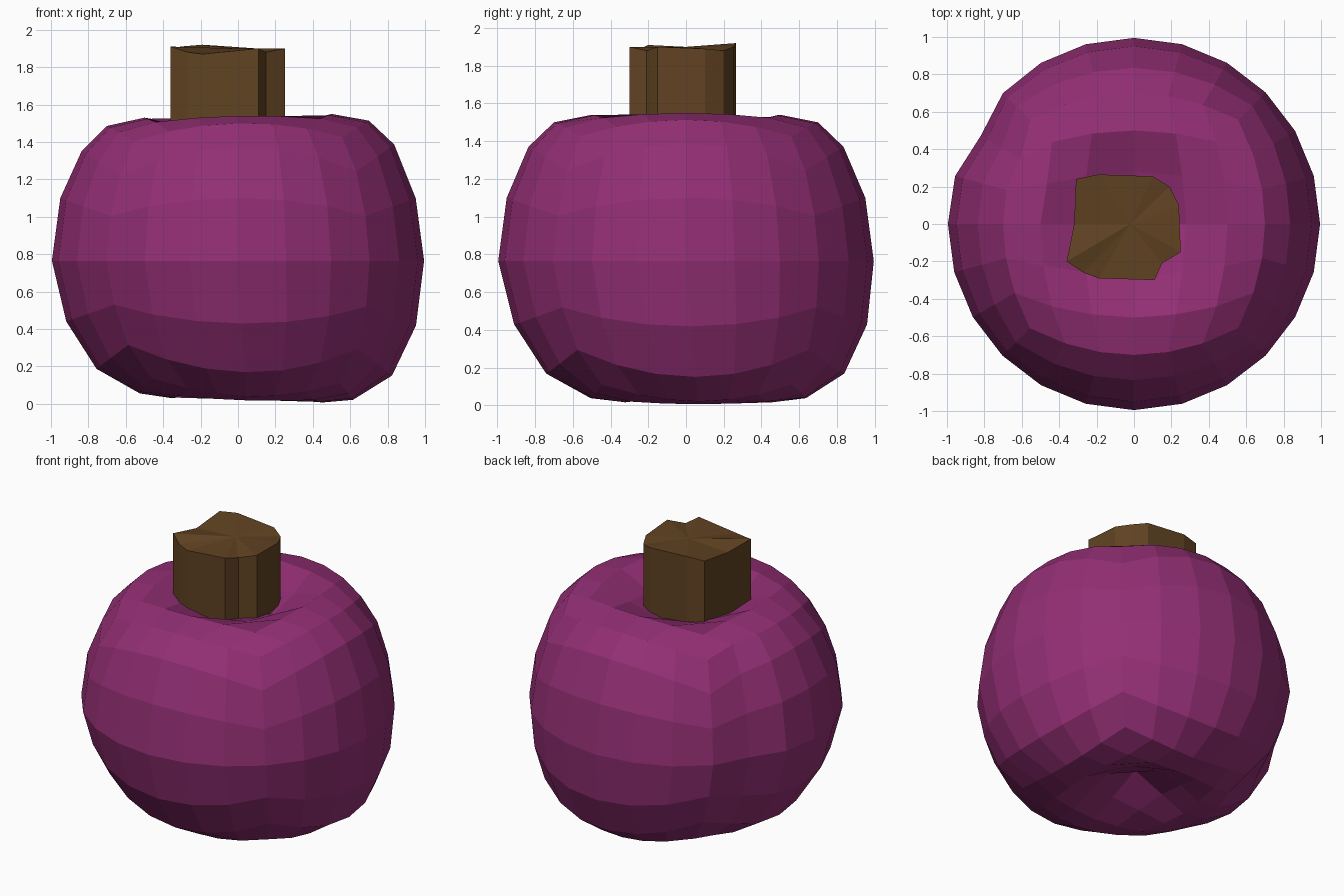
import bpy, bmesh
from math import tan, pi, atan2, asin, sin, cos, exp, radians, degrees
from mathutils import Vector

if "Cube" in bpy.data.objects:
    bpy.data.objects.remove(bpy.data.objects["Cube"])


def finish(bm, name, color):
    bmesh.ops.recalc_face_normals(bm, faces=bm.faces)
    me = bpy.data.meshes.new(name)
    bm.to_mesh(me)
    bm.free()
    ob = bpy.data.objects.new(name, me)
    bpy.context.collection.objects.link(ob)
    mat = bpy.data.materials.new(name + "_color")
    mat.diffuse_color = color
    mat.use_nodes = True
    mat.node_tree.nodes["Principled BSDF"].inputs["Base Color"].default_value = mat.diffuse_color
    me.materials.append(mat)
    return ob


# Fruit profile: (elevation in degrees, radius, height)
PROFILE = [(-90, 0, 0.2), (-75, 0.22, 0.1), (-60, 0.4, 0.02), (-45, 0.57, 0.04),
           (-30, 0.79, 0.17), (-15, 0.935, 0.43), (0, 0.995, 0.765),
           (15, 0.95, 1.1), (30, 0.835, 1.37), (45, 0.7, 1.5),
           (60, 0.5, 1.54), (75, 0.28, 1.44), (90, 0, 1.35)]


def profile(e):
    for (e0, r0, z0), (e1, r1, z1) in zip(PROFILE, PROFILE[1:]):
        if e <= e1 + 1e-6:
            t = (e - e0) / (e1 - e0)
            return r0 + (r1 - r0) * t, z0 + (z1 - z0) * t
    return 0, 1.35


# Fruit: rounded cube with six equal-angle steps per side, dimpled top and bottom
bm = bmesh.new()
bmesh.ops.create_cube(bm, size=2)
bmesh.ops.subdivide_edges(bm, edges=bm.edges[:], cuts=5, use_grid_fill=True)
for v in bm.verts:
    d = Vector([tan(c * pi / 4) for c in v.co]).normalized()
    e = degrees(asin(max(-1, min(1, d.z))))
    a = atan2(d.y, d.x)
    r, z = profile(e)
    r *= 1 - 0.05 * exp(-((a - radians(150)) / 0.17) ** 2)   # flat spot
    low = max(0, min(1, -e / 40))
    x = r * cos(a) + 0.045 * low                             # leaning base
    y = r * sin(a) + 0.065 * low
    z -= 0.03 * x * low
    if e > 20:
        z += 0.02 * x
    v.co = (x, y, max(0, z))
finish(bm, "fruit_body", (0.29, 0.028, 0.175, 1))

# Stem: irregular notched prism with a fanned top
OUTLINE = [(-0.31, 0.24, 1.91), (-0.19, 0.265, 1.92), (0.1, 0.255, 1.9),
           (0.19, 0.2, 1.88), (0.24, 0.1, 1.89), (0.25, -0.15, 1.9),
           (0.15, -0.21, 1.88), (0.11, -0.3, 1.9), (-0.19, -0.29, 1.87),
           (-0.27, -0.26, 1.88), (-0.36, -0.2, 1.91), (-0.32, 0.0, 1.88)]
bm = bmesh.new()
top = [bm.verts.new(p) for p in OUTLINE]
base = [bm.verts.new((x, y, 1.36)) for x, y, z in OUTLINE]
peak = bm.verts.new((-0.02, 0, 1.9))
n = len(top)
for i in range(n):
    j = (i + 1) % n
    bm.faces.new((base[i], base[j], top[j], top[i]))
    bm.faces.new((top[i], top[j], peak))
bm.faces.new(base[::-1])
finish(bm, "stem", (0.12, 0.056, 0.016, 1))
